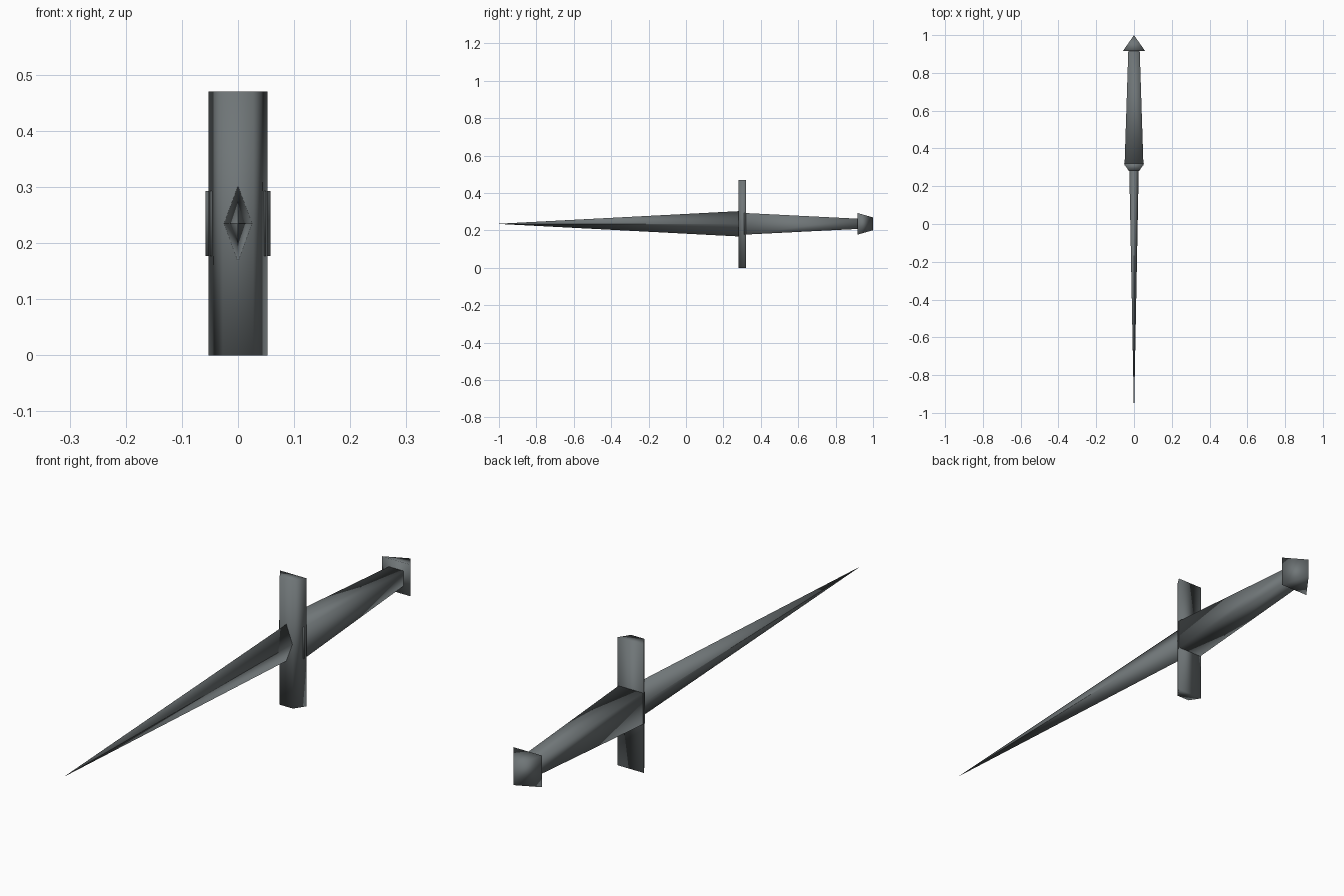
import bpy, bmesh

if "Cube" in bpy.data.objects:
    bpy.data.objects.remove(bpy.data.objects["Cube"])

ZC = 0.235  # height of the dagger's long axis

steel = bpy.data.materials.new("dark slate steel")
steel.diffuse_color = (0.16, 0.18, 0.186, 1)
steel.use_nodes = True
steel.node_tree.nodes["Principled BSDF"].inputs["Base Color"].default_value = steel.diffuse_color


def finish(name, bm):
    """Clean the mesh, smooth it and add it to the scene."""
    bmesh.ops.remove_doubles(bm, verts=bm.verts, dist=1e-5)
    bmesh.ops.recalc_face_normals(bm, faces=bm.faces)
    for f in bm.faces:
        f.smooth = True
    me = bpy.data.meshes.new(name)
    bm.to_mesh(me)
    bm.free()
    me.materials.append(steel)
    ob = bpy.data.objects.new(name, me)
    bpy.context.collection.objects.link(ob)
    return ob


def loft(name, ring_a, ring_b):
    """Closed solid between two matching rings of 3D points."""
    bm = bmesh.new()
    a = [bm.verts.new(p) for p in ring_a]
    b = [bm.verts.new(p) for p in ring_b]
    bm.faces.new(a)
    bm.faces.new(b)
    n = len(a)
    for i in range(n):
        j = (i + 1) % n
        bm.faces.new((a[i], a[j], b[j], b[i]))
    return finish(name, bm)


def rect(hx, hz, y):
    return [(sx * hx, y, ZC + sz * hz) for sx, sz in ((-1, -1), (1, -1), (1, 1), (-1, 1))]


def diamond(hx, hz, y):
    return [(sx * hx, y, ZC + sz * hz) for sx, sz in ((-1, 0), (0, -1), (1, 0), (0, 1))]


# Blade: diamond section tapering to a point
loft("blade", diamond(0.0003, 0.0006, -1.0), diamond(0.025, 0.068, 0.29))

# Crossguard: upright bar with a flat back and a bevelled front
bar = [(-0.053, 0.32), (-0.027, 0.28), (0.027, 0.28), (0.053, 0.32)]
loft("crossguard", [(x, y, 0.0) for x, y in bar], [(x, y, 0.47) for x, y in bar])

# Grip: square section tapering towards the pommel
loft("grip", rect(0.05, 0.058, 0.31), rect(0.03, 0.027, 0.925))

# Pommel: wedge ending in an upright edge
wedge = bmesh.new()
base = [wedge.verts.new(p) for p in rect(0.058, 0.058, 0.917)]
low, high = [wedge.verts.new((0, 1.0, ZC + s * 0.034)) for s in (-1, 1)]
wedge.faces.new(base)
wedge.faces.new((base[0], base[1], low))
wedge.faces.new((base[1], base[2], high, low))
wedge.faces.new((base[2], base[3], high))
wedge.faces.new((base[3], base[0], low, high))
finish("pommel", wedge)
